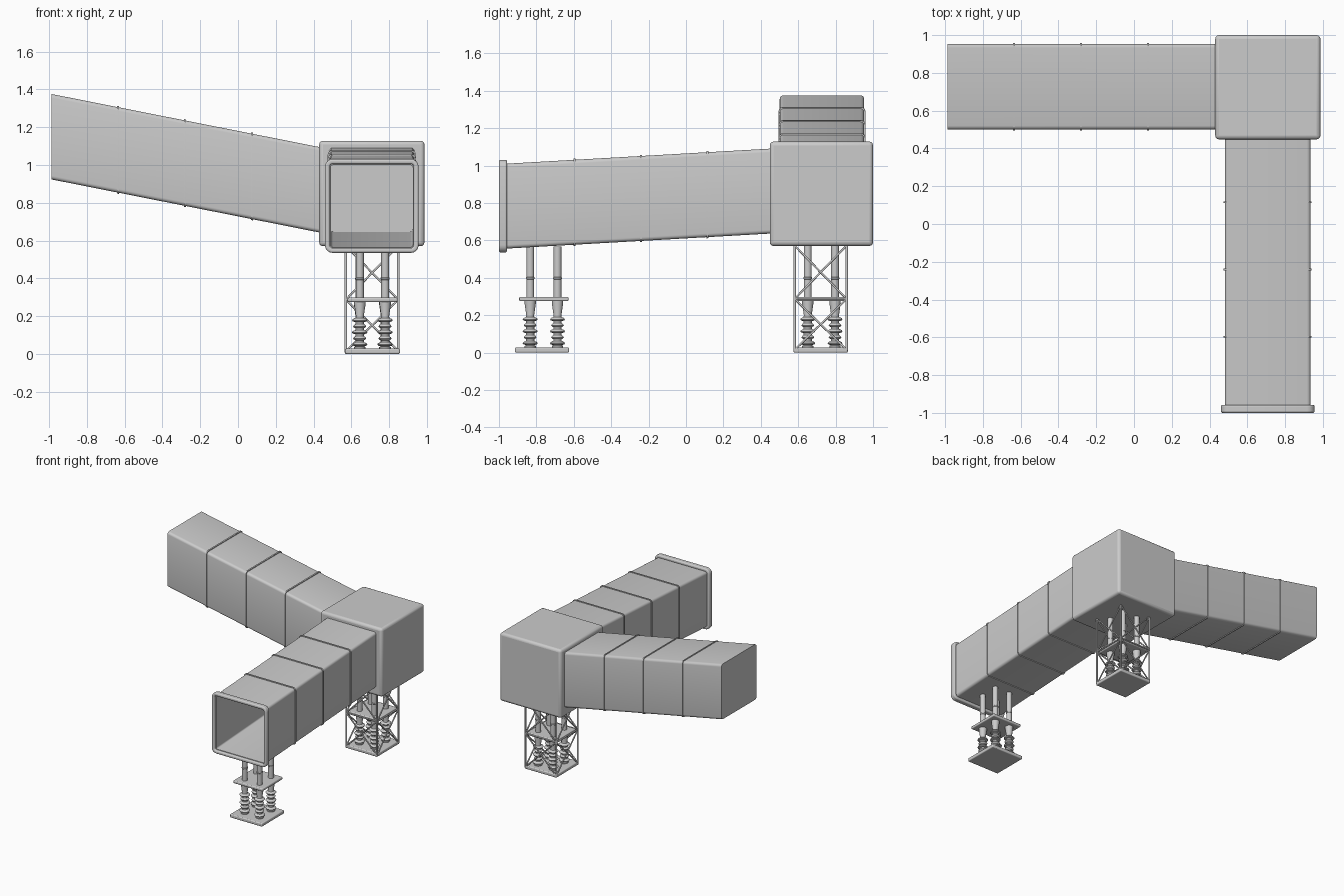
import bpy, bmesh, math
from mathutils import Vector

if "Cube" in bpy.data.objects:
    bpy.data.objects.remove(bpy.data.objects["Cube"])


def finish(name, bm, bevel=0, angle=35):
    bmesh.ops.recalc_face_normals(bm, faces=bm.faces[:])
    me = bpy.data.meshes.new(name)
    bm.to_mesh(me)
    bm.free()
    ob = bpy.data.objects.new(name, me)
    bpy.context.collection.objects.link(ob)
    bpy.ops.object.select_all(action='DESELECT')
    bpy.context.view_layer.objects.active = ob
    ob.select_set(True)
    bpy.ops.object.shade_smooth_by_angle(angle=math.radians(angle))
    if bevel:
        m = ob.modifiers.new("bevel", 'BEVEL')
        m.width, m.segments, m.limit_method = bevel, 3, 'ANGLE'
        m.angle_limit = math.radians(40)
    return ob


def box(name, lo, hi, bevel):
    bm = bmesh.new()
    bmesh.ops.create_cube(bm, size=1)
    for v in bm.verts:
        v.co = Vector([l + (c + 0.5) * (h - l) for l, h, c in zip(lo, hi, v.co)])
    return finish(name, bm, bevel)


def rounded_square(half, r, n=5):
    pts = []
    for q, (sx, sy) in enumerate(((1, 1), (-1, 1), (-1, -1), (1, -1))):
        for i in range(n):
            a = math.pi / 2 * (q + i / (n - 1))
            pts.append((sx * (half - r) + r * math.cos(a),
                        sy * (half - r) + r * math.sin(a)))
    return pts


def loft(name, axis, side, centre_z, sections, ring, bevel=0):
    """Sections are (position along axis, half size, corner radius), sheared along centre_z."""
    bm = bmesh.new()
    loops = []
    for t, half, r in sections:
        loop = []
        for u, w in rounded_square(half, r):
            z = centre_z(t) + w
            loop.append(bm.verts.new((t, side + u, z) if axis == 'x' else (side + u, t, z)))
        loops.append(loop)
    pairs = list(zip(loops, loops[1:]))
    if ring:
        pairs.append((loops[-1], loops[0]))
    else:
        bm.faces.new(loops[0])
        bm.faces.new(loops[-1])
    for a, b in pairs:
        for i in range(len(a)):
            j = (i + 1) % len(a)
            bm.faces.new((a[i], a[j], b[j], b[i]))
    return finish(name, bm, bevel)


def hollow(name, axis, side, cz, t0, t1, outer, inner, r, bevel=0):
    ri = max(r - (outer - inner), 0.012)
    return loft(name, axis, side, cz, [(t0, outer, r), (t1, outer, r),
                                       (t1, inner, ri), (t0, inner, ri)], True, bevel)


def lathe(name, x, y, profile, n=20):
    bm = bmesh.new()
    loops = [[bm.verts.new((x + r * math.cos(2 * math.pi * i / n),
                            y + r * math.sin(2 * math.pi * i / n), z)) for i in range(n)]
             for r, z in profile]
    bm.faces.new(loops[0])
    bm.faces.new(loops[-1])
    for a, b in zip(loops, loops[1:]):
        for i in range(n):
            j = (i + 1) % n
            bm.faces.new((a[i], a[j], b[j], b[i]))
    return finish(name, bm)


def bars(name, segments, n=10):
    bm = bmesh.new()
    for p, q, r in segments:
        p, q = Vector(p), Vector(q)
        d = q - p
        mat = d.to_track_quat('Z', 'Y').to_matrix().to_4x4()
        mat.translation = (p + q) / 2
        bmesh.ops.create_cone(bm, cap_ends=True, segments=n, radius1=r, radius2=r,
                              depth=d.length, matrix=mat)
    return finish(name, bm, angle=50)


# Junction box
BX, BY = 0.708, 0.725
box("junction_box", (0.43, 0.448, 0.57), (0.987, 1.0, 1.128), 0.02)

# Left duct rising away from the box, with closed end
def left_z(x):
    return 1.15 - (x + 0.99) * 0.198

loft("left_duct", 'x', 0.727, left_z, [(-0.988, 0.226, 0.02), (0.45, 0.226, 0.02)], False)
for i, x in enumerate((-0.635, -0.28, 0.075)):
    hollow(f"left_duct_rib_{i}", 'x', 0.727, left_z, x - 0.005, x + 0.005, 0.232, 0.22, 0.022)

# Front duct, open at the front with a thick rim
def front_z(y):
    return 0.783 + (y + 0.96) * 0.057

hollow("front_duct", 'y', BX, front_z, -0.98, 0.46, 0.227, 0.217, 0.02)
for i, y in enumerate((-0.597, -0.24, 0.115)):
    hollow(f"front_duct_rib_{i}", 'y', BX, front_z, y - 0.005, y + 0.005, 0.233, 0.222, 0.022)
hollow("front_rim", 'y', BX, lambda y: 0.783, -1.0, -0.957, 0.248, 0.222, 0.04, 0.009)


# Insulated support: base, four insulators, middle plate, four posts
def support(name, x, y, top, base_y):
    h = 0.145
    box(name + "_base", (x - h, base_y - h, 0), (x + h, base_y + h, 0.028), 0.007)
    h = 0.132
    box(name + "_plate", (x - h, y - h, 0.275), (x + h, y + h, 0.298), 0.007)
    prof = [(0.03, 0.02), (0.03, 0.036)]
    for k in range(5):
        z, r = 0.04 + k * 0.032, (0.034, 0.04)[k % 2 == 0]
        prof += [(0.022, z), (r - 0.004, z + 0.004), (r, z + 0.01),
                 (r - 0.005, z + 0.017), (0.022, z + 0.022)]
    prof += [(0.021, 0.2), (0.03, 0.262), (0.03, 0.28)]
    post = [(0.021, 0.29), (0.021, 0.392), (0.023, 0.394), (0.023, 0.402),
            (0.021, 0.404), (0.021, top)]
    for i, (sx, sy) in enumerate(((-1, -1), (1, -1), (1, 1), (-1, 1))):
        px, py = x + sx * 0.067, y + sy * 0.073
        lathe(f"{name}_insulator_{i}", px, py, prof)
        lathe(f"{name}_post_{i}", px, py, post)


support("front_support", 0.712, -0.76, 0.568, -0.77)
support("corner_support", 0.71, 0.724, 0.58, 0.72)

# Lattice tower around the corner support
cx, cy, h = 0.71, 0.72, 0.139
corners = [(cx + a * h, cy + b * h) for a, b in ((-1, -1), (1, -1), (1, 1), (-1, 1))]
levels = (0.015, 0.287, 0.572)
segs = []
for i, c in enumerate(corners):
    d = corners[(i + 1) % 4]
    segs.append(((*c, levels[0]), (*c, 0.58), 0.007))
    segs.append(((*c, levels[1]), (*d, levels[1]), 0.006))
    for lo, hi in zip(levels, levels[1:]):
        segs.append(((*c, lo), (*d, hi), 0.0055))
        segs.append(((*c, hi), (*d, lo), 0.0055))
bars("lattice_tower", segs)
